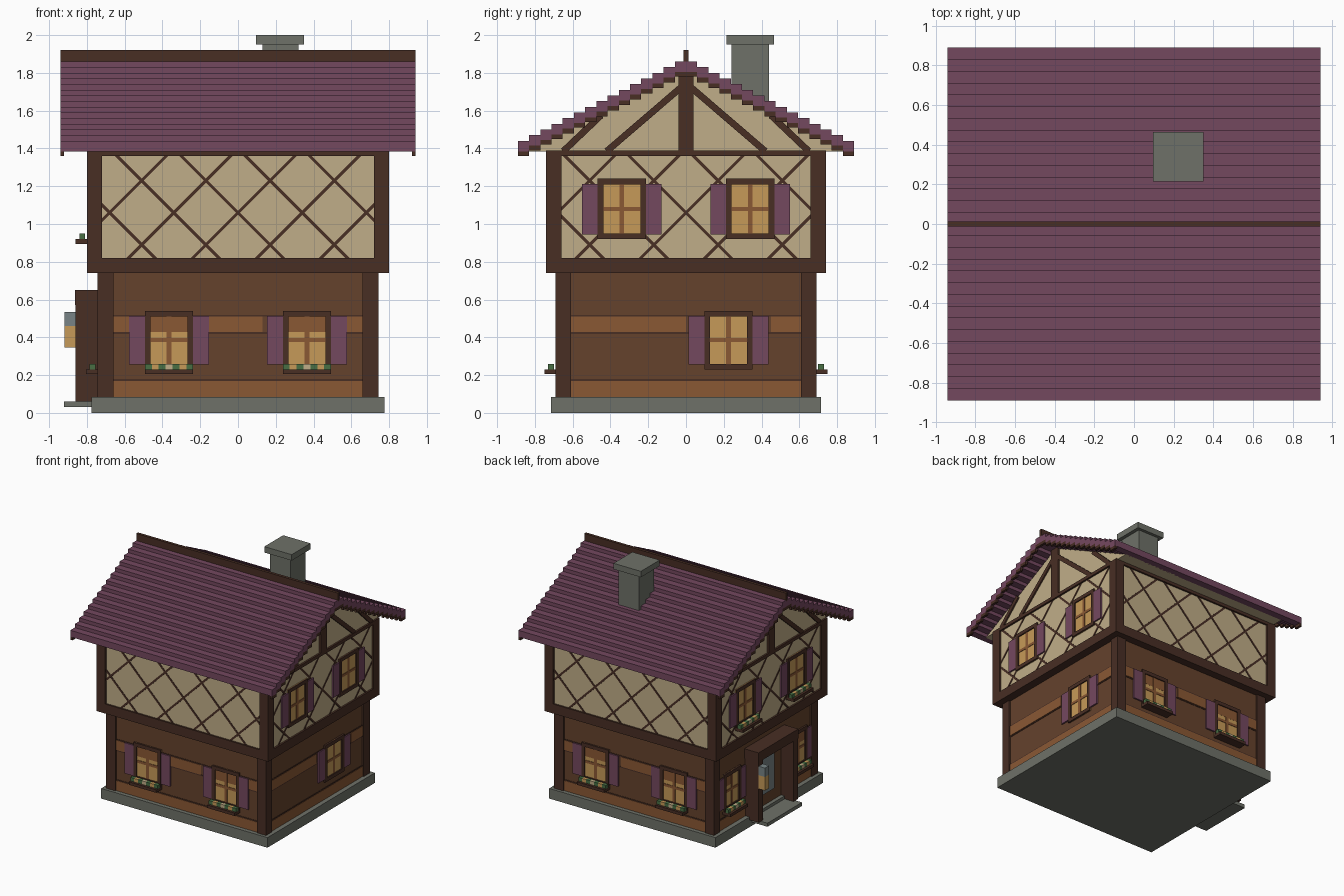
import bpy, bmesh
from mathutils import Vector

cube = bpy.data.objects.get("Cube")
if cube:
    bpy.data.objects.remove(cube, do_unlink=True)

# ---- materials (8-bit display colours turned linear) ----
def linear(c):
    c /= 255
    return c / 12.92 if c < 0.04 else ((c + 0.055) / 1.055) ** 2.4

def material(name, *rgb):
    m = bpy.data.materials.new(name)
    col = (*[linear(c) for c in rgb], 1)
    m.diffuse_color = col
    m.use_nodes = True
    m.node_tree.nodes["Principled BSDF"].inputs["Base Color"].default_value = col
    return m

PLUM = material("plum tile", 116, 72, 95)
DARK = material("dark timber", 72, 46, 36)
BROWN = material("brown log", 101, 66, 44)
TAN = material("light log", 138, 88, 52)
PLASTER = material("cream plaster", 192, 174, 136)
GOLD = material("glowing pane", 198, 154, 88)
STONE = material("grey stone", 110, 113, 104)
GLASS = material("blue grey", 120, 132, 134)
LEAF = material("leaf green", 72, 110, 68)

# ---- parts gather geometry by name ----
parts = {}

def mesh_of(name, mat):
    if name not in parts:
        parts[name] = (bmesh.new(), mat)
    return parts[name][0]

def prism(name, mat, ring, shift):
    """Extrude a ring of points along shift."""
    bm = mesh_of(name, mat)
    a = [bm.verts.new(p) for p in ring]
    b = [bm.verts.new(Vector(p) + Vector(shift)) for p in ring]
    n = len(ring)
    bm.faces.new(a)
    bm.faces.new(b[::-1])
    for i in range(n):
        j = (i + 1) % n
        bm.faces.new((a[j], a[i], b[i], b[j]))

def box(name, mat, x0, x1, y0, y1, z0, z1):
    prism(name, mat, [(x0, y0, z0), (x1, y0, z0), (x1, y1, z0), (x0, y1, z0)], (0, 0, z1 - z0))

# ---- side frames: u runs along the wall, d points outward ----
PLACE = {
    "front": lambda u, d, z: Vector((u, -d, z)),
    "back": lambda u, d, z: Vector((u, d, z)),
    "left": lambda u, d, z: Vector((d, u, z)),
    "right": lambda u, d, z: Vector((-d, u, z)),
}
LOWER = {"front": 0.675, "back": 0.675, "left": 0.73, "right": 0.73}
UPPER = {"front": 0.725, "back": 0.725, "left": 0.785, "right": 0.785}

def slab(side, name, mat, ring, d0, d1):
    f = PLACE[side]
    prism(f"{side}_{name}", mat, [f(u, d0, z) for u, z in ring], f(0, d1 - d0, 0))

def plate(side, name, mat, u0, u1, z0, z1, d0, d1):
    slab(side, name, mat, [(u0, z0), (u1, z0), (u1, z1), (u0, z1)], d0, d1)

def strip(side, name, mat, p, q, width, d0, d1):
    p, q = Vector(p), Vector(q)
    t = (q - p).normalized() * width / 2
    n = Vector((-t.y, t.x))
    slab(side, name, mat, [p - n, q - n, q + n, p + n], d0, d1)

def window(side, u, z0, z1, d, flowers=False, w=0.128):
    bar = 0.03
    plate(side, "window_panes", GOLD, u - w, u + w, z0, z1, d, d + 0.005)
    mid = (z0 + z1) / 2
    plate(side, "window_mullions", TAN, u - 0.013, u + 0.013, z0, z1, d, d + 0.009)
    plate(side, "window_mullions", TAN, u - w, u + w, mid - 0.011, mid + 0.011, d, d + 0.009)
    for s in (-1, 1):
        a, b = sorted((u + s * w, u + s * (w - bar)))
        plate(side, "window_frames", DARK, a, b, z0, z1, d, d + 0.015)
        a, b = sorted((u + s * w, u + s * (w + 0.083)))
        plate(side, "shutters", PLUM, a, b, z0 + 0.025, z1 - 0.027, d, d + 0.013)
    for z in (z0, z1 - bar):
        plate(side, "window_frames", DARK, u - w, u + w, z, z + bar, d, d + 0.015)
    if flowers:
        plate(side, "flower_boxes", DARK, u - w, u + w, z0 - 0.025, z0, d, d + 0.075)
        step = 2 * w / 7
        for i in range(7):
            kind = (("leaves", LEAF), ("gold_flowers", GOLD), ("leaves", LEAF), ("cream_flowers", PLASTER))[i % 4]
            a = u - w + i * step
            plate(side, *kind, a, a + step, z0, z0 + 0.03, d + 0.025, d + 0.055)

# ---- stone base and log storey ----
box("foundation", STONE, -0.775, 0.775, -0.715, 0.715, 0, 0.085)
box("log_walls", BROWN, -0.73, 0.73, -0.675, 0.675, 0.08, 0.75)
for sx in (-1, 1):
    for sy in (-1, 1):
        x, y = sorted((sx * 0.66, sx * 0.745)), sorted((sy * 0.61, sy * 0.69))
        box("lower_corner_posts", DARK, *x, *y, 0.085, 0.75)
        x, y = sorted((sx * 0.72, sx * 0.80)), sorted((sy * 0.66, sy * 0.74))
        box("upper_corner_posts", DARK, *x, *y, 0.74, 1.38)

for side, d in LOWER.items():
    end = 0.66 if side in ("front", "back") else 0.61
    plate(side, "light_logs", TAN, -end, end, 0.085, 0.17, d, d + 0.006)
    gap = (0.13, 0.19) if side in ("front", "back") else (0.0, 0.45)
    for a, b in ((-end, gap[0]), (gap[1], end)):
        plate(side, "light_logs", TAN, a, b, 0.428, 0.51, d, d + 0.006)
    for z in (0.17, 0.418, 0.51):
        plate(side, "log_grooves", DARK, -end, end, z, z + 0.009, d, d + 0.003)

for side in ("front", "back"):
    for u in (-0.365, 0.365):
        window(side, u, 0.23, 0.54, LOWER[side], True)
window("left", 0.225, 0.23, 0.54, LOWER["left"])
for u in (-0.44, 0.44):
    window("right", u, 0.23, 0.54, LOWER["right"], True, 0.115)

# ---- plaster storey with lattice ----
box("plaster_walls", PLASTER, -0.785, 0.785, -0.725, 0.725, 0.78, 1.38)
box("sill_beam", DARK, -0.80, 0.80, -0.74, 0.74, 0.74, 0.82)
box("top_beam", DARK, -0.80, 0.80, -0.74, 0.74, 1.36, 1.388)
for side, d in UPPER.items():
    end = 0.73 if side in ("front", "back") else 0.67
    for k in range(-3, 4):
        for s in (-1, 1):
            # each diagonal is clipped to the panel
            c = k * 0.34
            lo, hi = sorted((c + s * (0.81 - 1.06), c + s * (1.37 - 1.06)))
            lo, hi = max(lo, -end), min(hi, end)
            if hi - lo > 0.03:
                line = [(u, 1.06 + s * (u - c)) for u in (lo, hi)]
                strip(side, "lattice", DARK, *line, 0.016, d, d + 0.003)
for side in ("left", "right"):
    for u in (-0.34, 0.34):
        window(side, u, 0.92, 1.24, UPPER[side], side == "right")

# ---- gables ----
prism("gable_walls", PLASTER, [(-0.785, -0.84, 1.385), (-0.785, 0.84, 1.385), (-0.785, 0, 1.81)], (1.57, 0, 0))
for side in ("left", "right"):
    plate(side, "gable_post", DARK, -0.04, 0.04, 1.385, 1.80, 0.78, 0.80)
    for s in (-1, 1):
        strip(side, "gable_braces", DARK, (s * 0.42, 1.385), (s * 0.03, 1.72), 0.035, 0.78, 0.797)
        strip(side, "gable_braces", DARK, (s * 0.65, 1.385), (s * 0.45, 1.575), 0.035, 0.78, 0.797)

# ---- stepped tile roof ----
STEPS = 15
run = 0.89 / STEPS
for i in range(STEPS):
    top = 1.86 - 0.03 * i
    for s in (-1, 1):
        y = sorted((s * i * run, s * (i + 1) * run))
        box("roof_tiles", PLUM, -0.94, 0.94, *y, top - 0.055, top)
        for x in ((-0.94, -0.92), (0.92, 0.94)):
            box("barge_boards", DARK, *x, *y, top - 0.08, top - 0.055)
box("ridge_cap", DARK, -0.94, 0.94, -0.012, 0.012, 1.85, 1.92)

# ---- chimney ----
box("chimney_shaft", STONE, 0.13, 0.32, 0.24, 0.44, 1.58, 1.95)
box("chimney_cap", STONE, 0.095, 0.35, 0.215, 0.465, 1.95, 2.0)

# ---- porch, door and lantern ----
box("door_step", STONE, -0.92, -0.72, -0.23, 0.23, 0.03, 0.06)
for s in (-1, 1):
    box("porch_posts", DARK, -0.86, -0.72, *sorted((s * 0.205, s * 0.26)), 0.06, 0.57)
box("porch_roof", DARK, -0.862, -0.72, -0.265, 0.265, 0.57, 0.65)
plate("right", "door", BROWN, -0.205, 0.205, 0.06, 0.57, 0.72, 0.742)
plate("right", "door_glass", GLASS, -0.11, 0.11, 0.18, 0.48, 0.742, 0.748)
box("lantern_cap", GLASS, -0.918, -0.86, 0.205, 0.26, 0.46, 0.535)
box("lantern_light", GOLD, -0.918, -0.86, 0.205, 0.26, 0.345, 0.46)

# ---- turn parts into objects ----
for name, (bm, mat) in parts.items():
    bmesh.ops.recalc_face_normals(bm, faces=bm.faces)
    me = bpy.data.meshes.new(name)
    bm.to_mesh(me)
    bm.free()
    me.materials.append(mat)
    bpy.context.collection.objects.link(bpy.data.objects.new(name, me))
